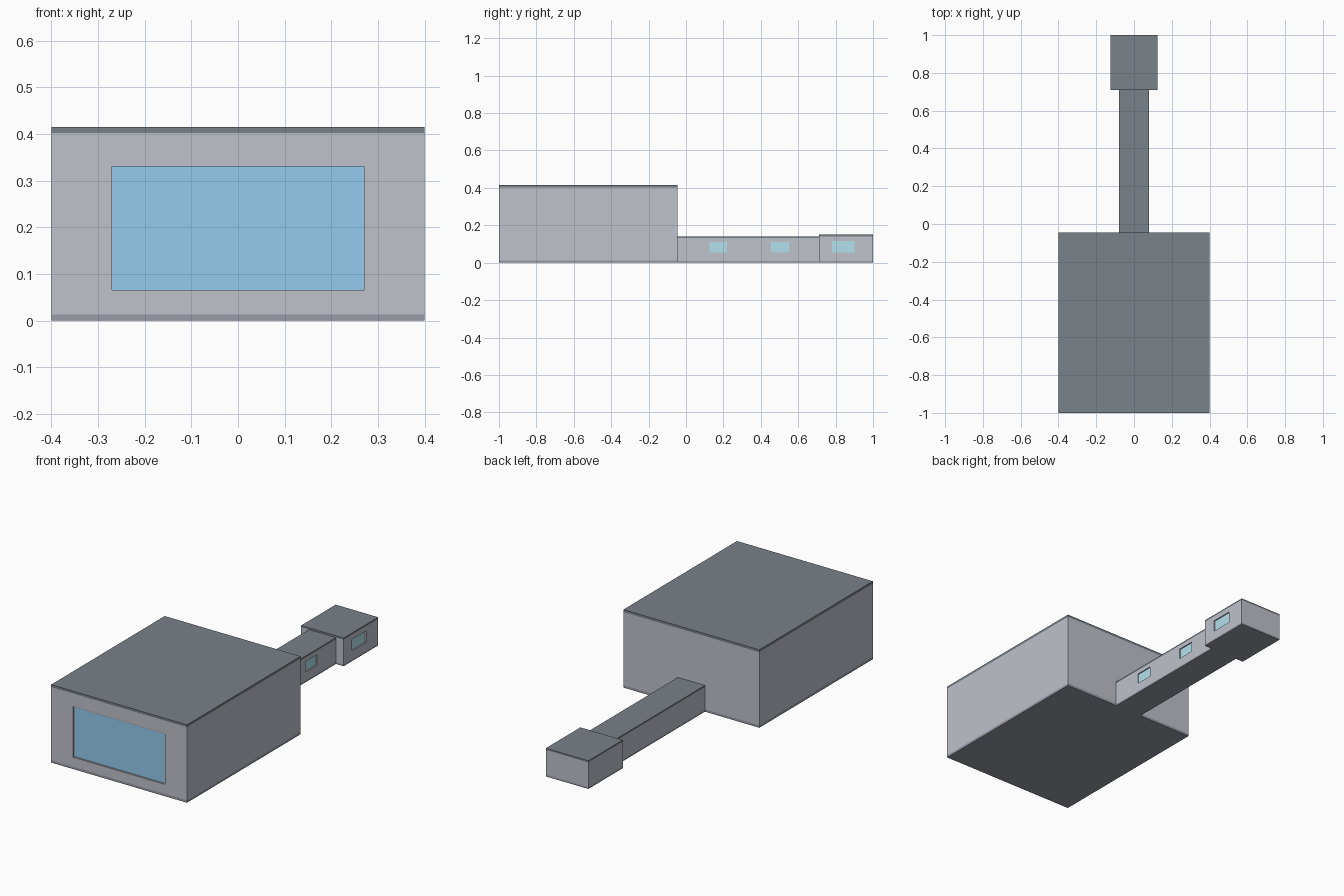
import bpy

if "Cube" in bpy.data.objects:
    bpy.data.objects.remove(bpy.data.objects["Cube"])

T = 0.012  # wall thickness


def material(name, color):
    m = bpy.data.materials.new(name)
    m.diffuse_color = color
    m.use_nodes = True
    m.node_tree.nodes["Principled BSDF"].inputs["Base Color"].default_value = m.diffuse_color
    return m


WALL = material("wall_paint", (0.52, 0.54, 0.60, 1))
ROOF = material("roof_slate", (0.19, 0.22, 0.25, 1))
FLOOR = material("floor_concrete", (0.32, 0.33, 0.38, 1))
GLASS = material("clear_glass", (0.45, 0.75, 0.85, 0.4))
BLUE = material("blue_glass", (0.30, 0.60, 0.85, 1))


def box(name, x, y, z, mat):
    """Box spanning the (min, max) pairs x, y, z."""
    bpy.ops.mesh.primitive_cube_add(
        size=1, location=[(a + b) / 2 for a, b in (x, y, z)])
    ob = bpy.context.object
    ob.name = name
    ob.scale = [b - a for a, b in (x, y, z)]
    bpy.ops.object.transform_apply(location=False, rotation=False, scale=True)
    ob.data.materials.append(mat)
    return ob


def wall(name, axis, along, across, z, openings=(), sill=0, head=0):
    """Straight wall along 'x' or 'y', built in pieces around its openings."""
    def piece(part, span, height):
        xy = (span, across) if axis == "x" else (across, span)
        box(f"{name}_{part}", *xy, height, WALL)

    start = along[0]
    for a, b in openings:
        piece("pier", (start, a), z)
        piece("below_window", (a, b), (z[0], sill))
        piece("above_window", (a, b), (head, z[1]))
        start = b
    piece("pier", (start, along[1]), z)


def room(name, hw, y0, y1, top, slab, front=(), right=(), sill=0, head=0, ends=True):
    """Hollow room: floor, roof slab and walls with front / right openings."""
    x, z = (-hw, hw), (slab, top - slab)
    box(f"{name}_floor", x, (y0, y1), (0, slab), FLOOR)
    box(f"{name}_roof", x, (y0, y1), (top - slab, top), ROOF)
    wall(f"{name}_left_wall", "y", (y0, y1), (-hw, -hw + T), z)
    wall(f"{name}_right_wall", "y", (y0, y1), (hw - T, hw), z, right, sill, head)
    if ends:
        inner = (-hw + T, hw - T)
        wall(f"{name}_front_wall", "x", inner, (y0, y0 + T), z, front, sill, head)
        wall(f"{name}_back_wall", "x", inner, (y1 - T, y1), z)
    for a, b in right:
        box(f"{name}_window_pane", (hw - 0.009, hw - 0.006), (a, b), (sill, head), GLASS)


# Large hall with its wide front window
room("hall", 0.40, -1.0, -0.045, 0.415, 0.013,
     front=[(-0.27, 0.27)], sill=0.062, head=0.333)
box("hall_window_pane", (-0.27, 0.27), (-0.993, -0.989), (0.062, 0.333), BLUE)
for z0 in (0.062, 0.330):
    box("hall_window_rail", (-0.27, 0.27), (-0.998, -0.989), (z0, z0 + 0.003), WALL)

# Low corridor joining the hall to the end room
room("corridor", 0.08, -0.045, 0.71, 0.14, 0.009,
     right=[(0.125, 0.22), (0.455, 0.55)], sill=0.055, head=0.11, ends=False)

# Small end room
room("end_room", 0.125, 0.71, 1.0, 0.15, 0.009,
     right=[(0.78, 0.90)], sill=0.055, head=0.115)
